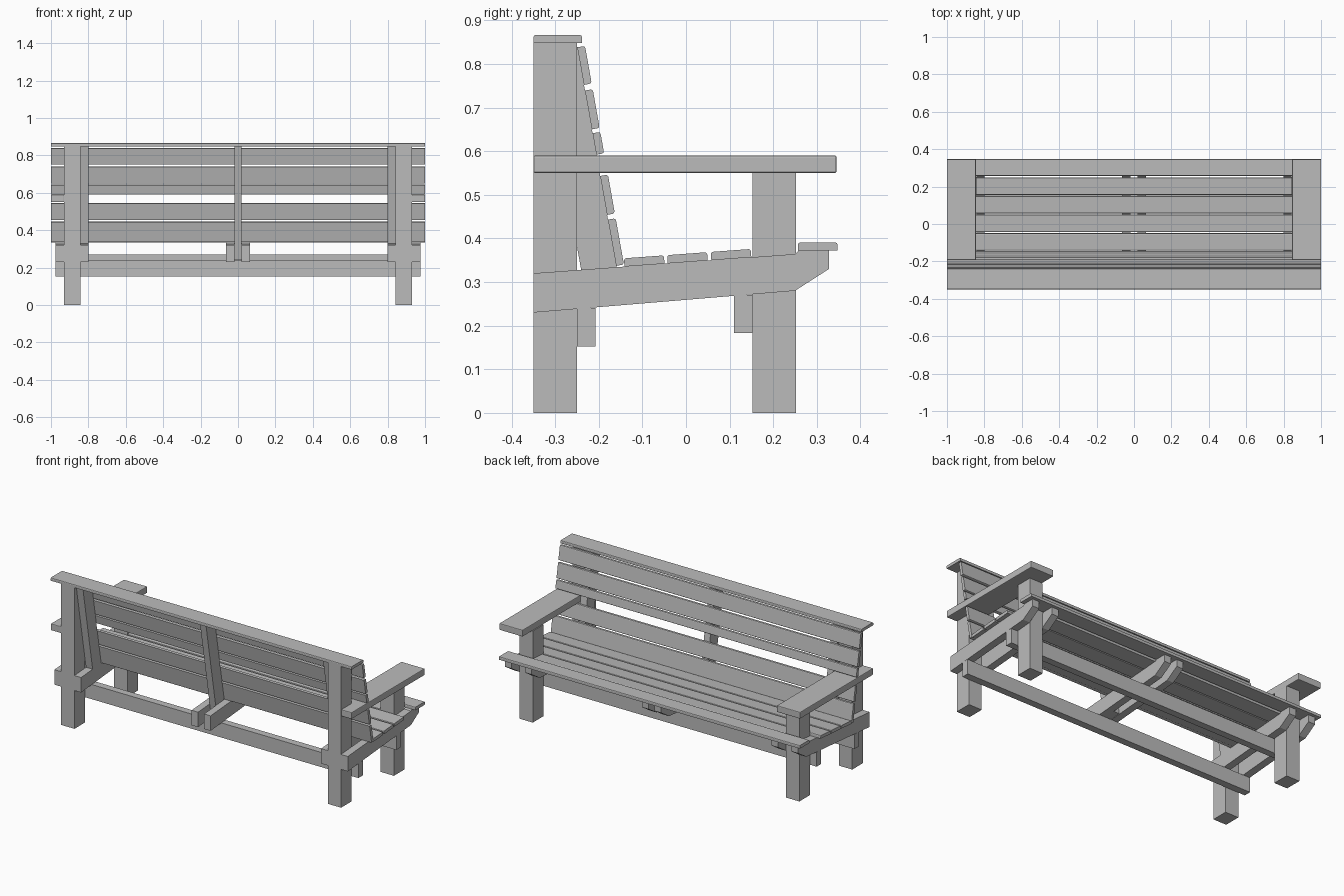
import bpy
import bmesh
from math import radians, cos, sin, atan2
from mathutils import Vector

cube = bpy.data.objects.get("Cube")
if cube:
    bpy.data.objects.remove(cube, do_unlink=True)

# Single grey material
grey = bpy.data.materials.new("plain grey")
grey.use_nodes = True
colour = (0.5, 0.5, 0.5, 1)
grey.diffuse_color = colour
grey.node_tree.nodes["Principled BSDF"].inputs["Base Color"].default_value = colour


def extrude(name, points, offset):
    """Prism from a closed loop of 3D points pushed along offset."""
    bm = bmesh.new()
    base = bm.faces.new([bm.verts.new(p) for p in points])
    grown = bmesh.ops.extrude_face_region(bm, geom=[base])
    verts = [g for g in grown["geom"] if isinstance(g, bmesh.types.BMVert)]
    bmesh.ops.translate(bm, verts=verts, vec=Vector(offset))
    bmesh.ops.recalc_face_normals(bm, faces=bm.faces)
    mesh = bpy.data.meshes.new(name)
    bm.to_mesh(mesh)
    bm.free()
    mesh.materials.append(grey)
    obj = bpy.data.objects.new(name, mesh)
    bpy.context.collection.objects.link(obj)
    return obj


def side_profile(name, yz, x0, x1):
    return extrude(name, [(x0, y, z) for y, z in yz], (x1 - x0, 0, 0))


def box(name, x0, x1, y0, y1, z0, z1):
    return side_profile(name, [(y0, z0), (y1, z0), (y1, z1), (y0, z1)], x0, x1)


def slat(name, start, angle, width, thick, half):
    """Board lying along a sloped line, with eased edges on its open face."""
    e = 0.005
    m = e * 0.3
    outline = [(0, 0), (width, 0), (width, thick - e), (width - m, thick - m),
               (width - e, thick), (e, thick), (m, thick - m), (0, thick - e)]
    c, s = cos(angle), sin(angle)
    yz = [(start[0] + u * c - v * s, start[1] + u * s + v * c) for u, v in outline]
    return side_profile(name, yz, -half, half)


# Sloping seat beams
slope = atan2(0.05, 0.68)
def beam_top(y):
    return 0.32 + (y + 0.35) * 0.05 / 0.68

beam = [(-0.35, 0.23), (0.25, 0.28), (0.328, 0.33), (0.328, 0.372), (0.258, 0.372),
        (0.25, beam_top(0.25)), (-0.35, 0.32)]

# Sloping back supports
def back_line(z):
    return -0.16 - (z - 0.337) * 0.178

def support(name, x0, x1, low_front, low_back):
    depth = 0.082
    yz = [(back_line(0.85), 0.85), (back_line(low_front), low_front),
          (back_line(low_back) - depth, low_back), (back_line(0.85) - depth, 0.85)]
    side_profile(name, yz, x0, x1)

for s, side in ((1, "left"), (-1, "right")):
    box(side + "_back_leg", s * 0.842, s * 0.93, -0.35, -0.25, 0, 0.85)
    box(side + "_front_leg", s * 0.842, s * 0.93, 0.152, 0.252, 0, 0.55)
    side_profile(side + "_outer_beam", beam, s * 0.93, s * 0.975)
    side_profile(side + "_inner_beam", beam, s * 0.798, s * 0.842)
    side_profile(side + "_centre_beam", beam, s * 0.02, s * 0.063)
    support(side + "_back_support", s * 0.798, s * 0.842, 0.334, 0.328)
    # Armrest notched round the back leg
    plan = [(0.845, 0.345), (1, 0.345), (1, -0.35), (0.93, -0.35), (0.93, -0.25), (0.845, -0.25)]
    arm = extrude(side + "_armrest", [(s * x, y, 0.55) for x, y in plan], (0, 0, 0.04))
    ease = arm.modifiers.new("eased_edges", "BEVEL")
    ease.width = 0.004
    ease.segments = 2

support("centre_back_support", -0.02, 0.02, 0.25, 0.243)

# Cross rails under the beams
box("back_rail", -0.975, 0.975, -0.25, -0.207, 0.152, 0.24)
box("front_rail", -0.975, 0.975, 0.11, 0.152, 0.183, 0.27)

# Seat slats
for i, y in enumerate((-0.141, -0.042, 0.058, 0.157)):
    half = 0.842 if i == 3 else 1
    slat("seat_slat_%d" % (i + 1), (y, beam_top(y)), slope, 0.092, 0.019, half)
slat("front_seat_slat", (0.257, 0.372), 0, 0.09, 0.019, 1)

# Back slats, running down the supports
lean = atan2(-1, 0.178)
for i, (top, bottom) in enumerate(((0.838, 0.752), (0.739, 0.65), (0.641, 0.592),
                                   (0.543, 0.454), (0.443, 0.337))):
    width = (top - bottom) / cos(radians(10.1))
    slat("back_slat_%d" % (i + 1), (back_line(top), top), lean, width, 0.018, 1)

# Flat board along the top
slat("top_board", (-0.35, 0.848), 0, 0.112, 0.018, 1)
